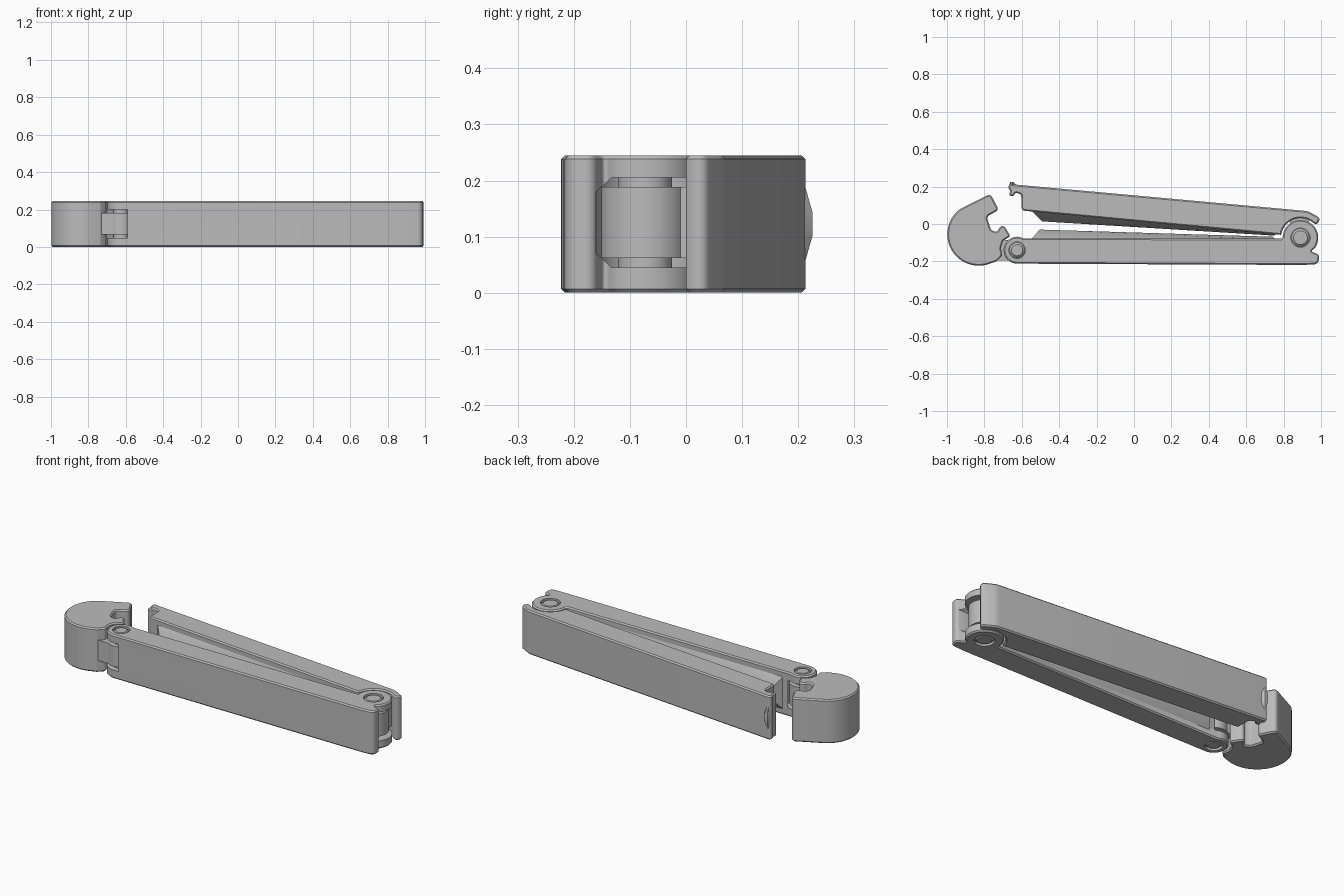
import bpy, bmesh, math
from mathutils import Vector

if "Cube" in bpy.data.objects:
    bpy.data.objects.remove(bpy.data.objects["Cube"])

H = 0.245
PIN_L = (-0.625, -0.14)
PIN_R = (0.89, -0.073)

gray = bpy.data.materials.new("gray plastic")
gray.diffuse_color = (0.5, 0.5, 0.5, 1)
gray.use_nodes = True
gray.node_tree.nodes["Principled BSDF"].inputs["Base Color"].default_value = gray.diffuse_color


def arc(c, r, a0, a1, n=24):
    """Points on a circle, as unrounded outline corners."""
    out = []
    for i in range(n + 1):
        a = math.radians(a0 + (a1 - a0) * i / n)
        out.append((c[0] + r * math.cos(a), c[1] + r * math.sin(a), 0))
    return out


def rounded(points, seg=6):
    """Round each (x, y, radius) corner of a closed outline."""
    out = []
    n = len(points)
    for i, (x, y, r) in enumerate(points):
        p = Vector((x, y))
        if r == 0:
            out.append(p)
            continue
        a = Vector(points[i - 1][:2]) - p
        b = Vector(points[(i + 1) % n][:2]) - p
        half = a.angle(b) / 2
        t = min(r / math.tan(half), a.length * 0.48, b.length * 0.48)
        p0, p1 = p + a.normalized() * t, p + b.normalized() * t
        mid = (a.normalized() + b.normalized()).normalized()
        rad = t * math.tan(half)
        c = p + mid * (rad / math.sin(half))
        v0, v1 = p0 - c, p1 - c
        sweep = v0.angle_signed(v1)
        for k in range(seg + 1):
            ang = -sweep * k / seg
            out.append(c + Vector((v0.x * math.cos(ang) - v0.y * math.sin(ang),
                                   v0.x * math.sin(ang) + v0.y * math.cos(ang))))
    return out


def apply(ob, mod):
    bpy.context.view_layer.objects.active = ob
    bpy.ops.object.modifier_apply(modifier=mod.name)


def make(name, bm, smooth=True):
    bmesh.ops.recalc_face_normals(bm, faces=bm.faces)
    me = bpy.data.meshes.new(name)
    bm.to_mesh(me)
    bm.free()
    me.materials.append(gray)
    ob = bpy.data.objects.new(name, me)
    bpy.context.collection.objects.link(ob)
    return ob


def prism(name, outline, z0=0.0, z1=H, chamfer=0.0):
    """Extrude an outline upward and chamfer its rims."""
    bm = bmesh.new()
    f = bm.faces.new([bm.verts.new((p[0], p[1], z0)) for p in outline])
    res = bmesh.ops.extrude_face_region(bm, geom=[f])
    bmesh.ops.translate(bm, vec=(0, 0, z1 - z0),
                        verts=[v for v in res["geom"] if isinstance(v, bmesh.types.BMVert)])
    ob = make(name, bm)
    if chamfer:
        m = ob.modifiers.new("rim", 'BEVEL')
        m.width, m.segments = chamfer, 1
        m.limit_method, m.angle_limit = 'ANGLE', math.radians(60)
        m.use_clamp_overlap = False
        apply(ob, m)
    return ob


def disc(name, c, r, z0, z1, chamfer=0.0):
    return prism(name, arc(c, r, 0, 352.5, 47), z0, z1, chamfer)


def box(name, x0, x1, y0, y1, z0, z1):
    return prism(name, [(x0, y0), (x1, y0), (x1, y1), (x0, y1)], z0, z1)


def combine(ob, other, op):
    m = ob.modifiers.new("combine", 'BOOLEAN')
    m.operation, m.object, m.solver = op, other, 'EXACT'
    apply(ob, m)
    bpy.data.objects.remove(other, do_unlink=True)


def hull(name, pts):
    bm = bmesh.new()
    for p in pts:
        bm.verts.new(p)
    bmesh.ops.convex_hull(bm, input=list(bm.verts))
    return make(name, bm)


# Locking head with catch notch
head = prism("locking_head", rounded(
    arc((-0.83, -0.055), 0.168, 125, 285, 40) + [
        (-0.735, -0.2, 0.02), (-0.703, -0.168, 0.015), (-0.712, -0.13, 0.03),
        (-0.70, -0.09, 0.02), (-0.66, -0.065, 0.012), (-0.703, 0.005, 0.018),
        (-0.735, -0.045, 0.015), (-0.765, -0.03, 0.015), (-0.788, 0.04, 0.02),
        (-0.722, 0.075, 0.02), (-0.768, 0.162, 0.02)]), chamfer=0.007)
combine(head, disc("knuckle", PIN_L, 0.068, 0.066, 0.18), 'UNION')
combine(head, box("web", -0.74, -0.64, -0.195, -0.085, 0.066, 0.18), 'UNION')

# Front arm, forked at both ends
front = prism("front_arm", rounded(
    arc(PIN_L, 0.072, 62, 270) + [
        (0.90, -0.219, 0), (0.985, -0.215, 0.03), (0.992, -0.165, 0.02),
        (0.945, -0.145, 0.01)] + arc(PIN_R, 0.095, -38, 182, 36)
    + [(0.785, -0.078, 0)]), chamfer=0.007)
for cutter in (
        disc("cut", PIN_L, 0.08, 0.047, 0.2),
        box("cut", -0.75, -0.622, -0.25, -0.03, 0.047, 0.2),
        disc("cut", PIN_R, 0.0865, 0.045, 0.205),
        hull("cut", [(x, y, z) for x in (0.885, 1.05) for y, z in (
            (-0.16, 0.07), (-0.16, 0.18), (-0.132, 0.205),
            (-0.132, 0.045), (0.05, 0.045), (0.05, 0.205))]),
        box("cut", 0.80, 0.9, -0.073, 0.05, 0.045, 0.205)):
    combine(front, cutter, 'DIFFERENCE')

# Back arm with hooked tip
back = prism("back_arm", rounded(
    [(-0.668, 0.214, 0.012), (-0.672, 0.192, 0.008), (-0.662, 0.178, 0.008),
     (-0.668, 0.152, 0.008), (-0.646, 0.148, 0.008), (-0.632, 0.167, 0.008),
     (-0.603, 0.158, 0.015), (-0.602, 0.072, 0.02), (0.785, -0.058, 0.005)]
    + arc(PIN_R, 0.104, 170, 52, 20)
    + [(0.975, -0.005, 0.015), (1.0, 0.03, 0.03), (0.93, 0.069, 0.08)]), chamfer=0.007)
combine(back, disc("knuckle", PIN_R, 0.078, 0.062, 0.188), 'UNION')
combine(back, box("web", 0.835, 0.935, -0.06, 0.045, 0.062, 0.188), 'UNION')

# Lens-shaped thumb bump behind the tip
bump = hull("thumb_bump", [(x, y, z) for x, y, z in (
    (-0.655, 0.208, 0.04), (-0.655, 0.208, 0.205),
    (-0.668, 0.205, 0.10), (-0.668, 0.205, 0.145),
    (-0.662, 0.225, 0.10), (-0.662, 0.225, 0.145),
    (-0.645, 0.225, 0.10), (-0.645, 0.225, 0.145),
    (-0.630, 0.208, 0.10), (-0.630, 0.208, 0.145))])

# Gripping ridges on the facing sides of the arms
ridges = []
for name, base, crest in (
        ("back_ridge", ((-0.55, 0.072), (0.76, -0.050)), ((-0.49, 0.014), (0.75, -0.062))),
        ("front_ridge", ((-0.55, -0.083), (0.76, -0.083)), ((-0.505, -0.030), (0.74, -0.068)))):
    ridges.append(hull(name, [(x, y, z) for x, y in base for z in (0.025, 0.22)]
                       + [(x, y, z) for x, y in crest for z in (0.095, 0.15)]))

# Hinge pins set in shallow ring recesses
pins = []
for side, c, r, arm in (("left", PIN_L, 0.044, front), ("right", PIN_R, 0.051, front)):
    for z0, z1 in ((-0.01, 0.014), (H - 0.014, H + 0.01)):
        combine(arm, disc("cut", c, r, z0, z1), 'DIFFERENCE')
    pins.append(disc(side + "_hinge_pin", c, r - 0.003, 0.002, H - 0.002, 0.011))

# Smooth curves, keep creases sharp
bpy.ops.object.select_all(action='DESELECT')
for ob in [head, front, back, bump] + ridges + pins:
    ob.select_set(True)
bpy.context.view_layer.objects.active = head
bpy.ops.object.shade_smooth_by_angle(angle=math.radians(30))
